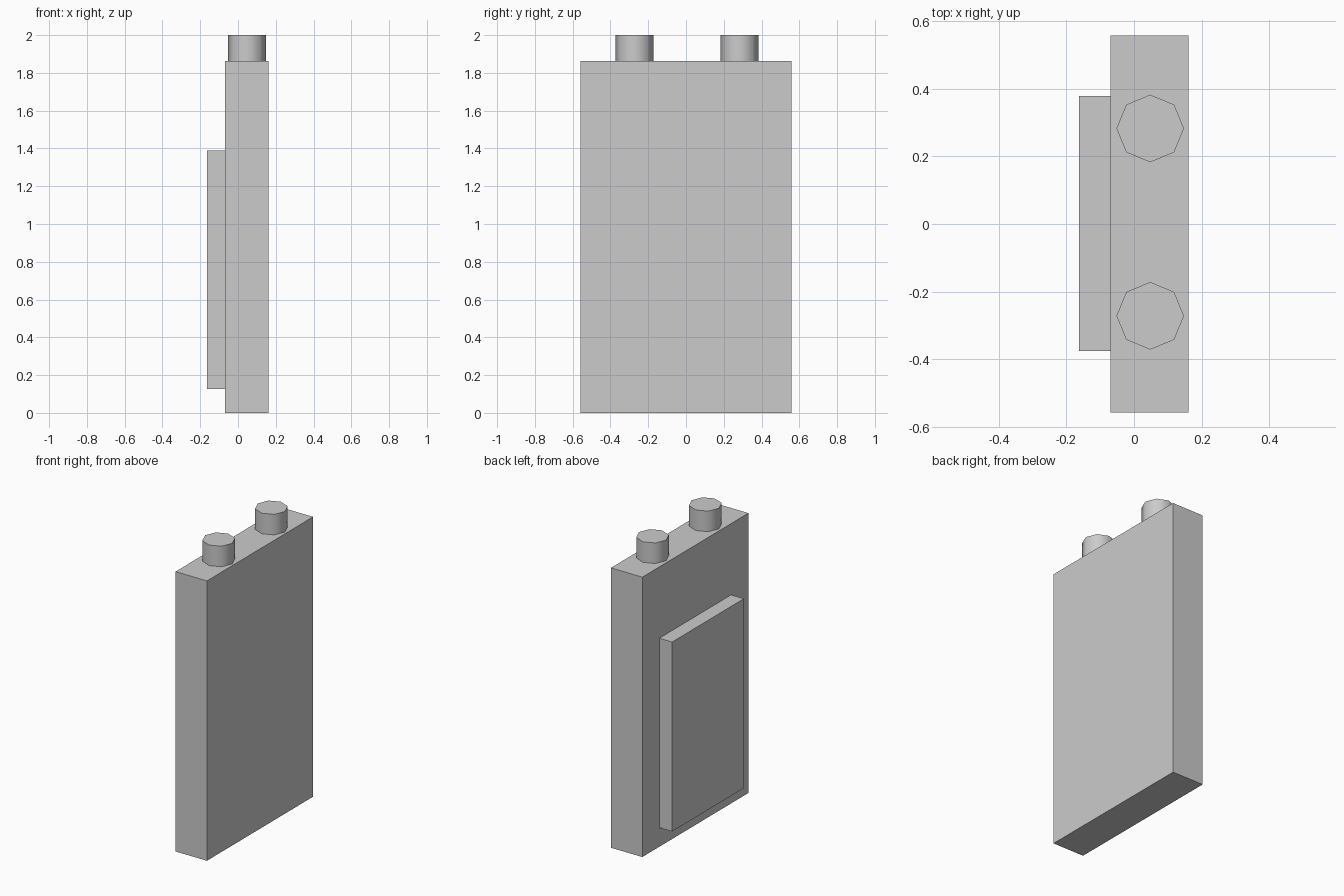
import bpy
from math import radians

if "Cube" in bpy.data.objects:
    bpy.data.objects.remove(bpy.data.objects["Cube"])


def box(name, x, y, z):
    """Box spanning the given (min, max) ranges."""
    spans = (x, y, z)
    bpy.ops.mesh.primitive_cube_add(size=1, location=[(a + b) / 2 for a, b in spans])
    ob = bpy.context.object
    ob.name = name
    ob.scale = [b - a for a, b in spans]
    bpy.ops.object.transform_apply(location=False, rotation=False, scale=True)
    return ob


def knob(name, x, y, z0, z1, radius=0.1):
    """Eight-sided post with smooth sides and flat caps."""
    bpy.ops.mesh.primitive_cylinder_add(vertices=8, radius=radius, depth=z1 - z0,
                                        location=(x, y, (z0 + z1) / 2))
    ob = bpy.context.object
    ob.name = name
    bpy.ops.object.shade_smooth_by_angle(angle=radians(60))
    return ob


# Main slab and the raised panel on its left face
box("body", (-0.069, 0.162), (-0.558, 0.558), (0, 1.863))
box("side_panel", (-0.163, -0.069), (-0.376, 0.379), (0.127, 1.388))

# Two posts on top
for name, y in (("front_post", -0.272), ("back_post", 0.283)):
    knob(name, 0.048, y, 1.863, 2.0)
